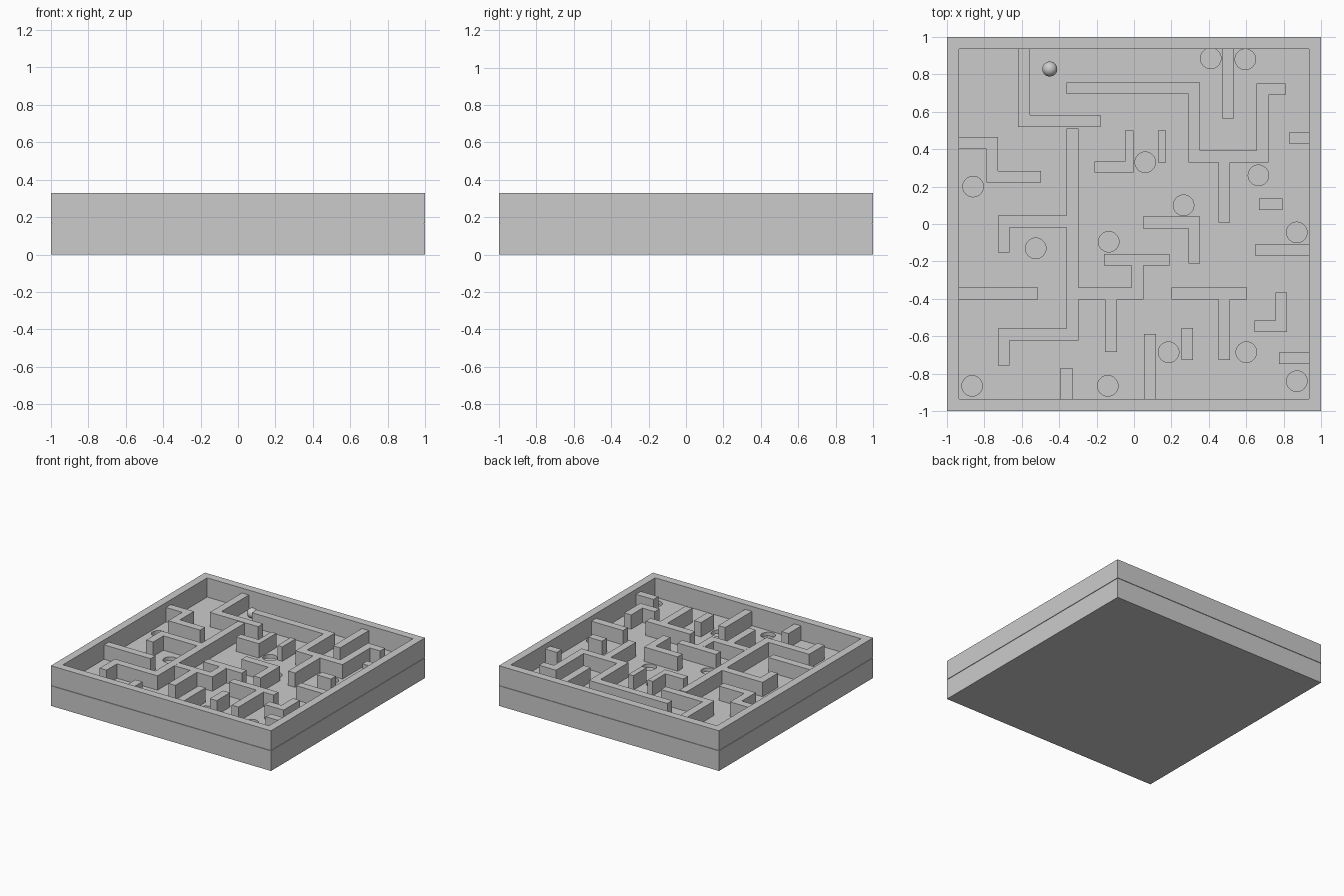
import bpy, bmesh, math
from mathutils import Vector

if "Cube" in bpy.data.objects:
    bpy.data.objects.remove(bpy.data.objects["Cube"])

FLOOR, WALL_TOP, RIM = 0.172, 0.29, 0.33
INNER = 0.935
W = 0.063


def slab(name, loops, z0, z1):
    """Extrude flat closed outlines (inner loops become holes)."""
    cu = bpy.data.curves.new(name, 'CURVE')
    cu.dimensions = '2D'
    cu.fill_mode = 'BOTH'
    cu.extrude = (z1 - z0) / 2
    for loop in loops:
        sp = cu.splines.new('POLY')
        sp.points.add(len(loop) - 1)
        for p, (x, y) in zip(sp.points, loop):
            p.co = (x, y, 0, 1)
        sp.use_cyclic_u = True
    tmp = bpy.data.objects.new(name + "_outline", cu)
    bpy.context.collection.objects.link(tmp)
    bpy.context.view_layer.update()
    me = bpy.data.meshes.new_from_object(
        tmp.evaluated_get(bpy.context.evaluated_depsgraph_get()))
    bpy.data.objects.remove(tmp)
    bm = bmesh.new()
    bm.from_mesh(me)
    bmesh.ops.remove_doubles(bm, verts=bm.verts, dist=1e-5)
    bmesh.ops.recalc_face_normals(bm, faces=bm.faces)
    bmesh.ops.translate(bm, verts=bm.verts, vec=(0, 0, (z0 + z1) / 2))
    for f in bm.faces:
        f.smooth = False
    bm.to_mesh(me)
    bm.free()
    me.name = name
    ob = bpy.data.objects.new(name, me)
    bpy.context.collection.objects.link(ob)
    return ob


def square(h):
    return [(-h, -h), (h, -h), (h, h), (-h, h)]


def circle(cx, cy, r, n=32):
    return [(cx + r * math.cos(2 * math.pi * i / n),
             cy + r * math.sin(2 * math.pi * i / n)) for i in range(n)]


def wall(name, *pts, w=W):
    """Maze wall of width w along a right-angled centre line."""
    p = [Vector(q) for q in pts]
    d = [(b - a).normalized() for a, b in zip(p, p[1:])]
    left, right = [], []
    for i, q in enumerate(p):
        near = [d[j] for j in (i - 1, i) if 0 <= j < len(d)]
        off = Vector((0, 0))
        for t in near:
            off += Vector((-t.y, t.x)) * w / 2
        left.append(q + off)
        right.append(q - off)
    slab(name, [left + right[::-1]], FLOOR, WALL_TOP)


# Box: bottom, tray sides and upper rim
slab("box_bottom", [square(1.0)], 0, 0.03)
slab("box_sides", [square(1.0), square(INNER)], 0.03, 0.165)
slab("upper_rim", [square(1.0), square(INNER)], 0.17, RIM)

# Playing board with round holes
holes = [(.41, .885), (.595, .88), (.06, .33), (.665, .26), (-.86, .2),
         (.265, .1), (.87, -.045), (-.135, -.095), (-.525, -.13),
         (.185, -.685), (.6, -.685), (.87, -.84), (-.865, -.865), (-.14, -.865)]
slab("maze_board", [square(0.995)] + [circle(x, y, 0.055) for x, y in holes],
     0.165, 0.17)
slab("maze_floor", [square(INNER + .01)] + [circle(x, y, 0.055) for x, y in holes],
     0.14, FLOOR)

# Upper walls
wall("wall_top_left", (-.588, INNER), (-.588, .55), (-.18, .55))
wall("wall_top_zigzag", (-.36, .725), (.322, .725), (.322, .361),
     (.687, .361), (.687, .72), (.81, .72))
wall("wall_zigzag_stem", (.482, .33), (.482, .007))
wall("wall_top_stub", (.503, INNER), (.503, .563))
wall("wall_left_step", (-INNER, .433), (-.757, .433), (-.757, .252), (-.498, .252))

# Long central wall and its branches
wall("wall_spine", (-.328, .51), (-.328, -.59), (-.696, -.59), (-.696, -.757))
wall("wall_spine_left", (-.36, .013), (-.696, .013), (-.696, -.153))
wall("wall_spine_right", (-.296, -.371), (.018, -.371), (.018, -.223))
wall("wall_spine_bar", (-.16, -.191), (.19, -.191))
wall("wall_spine_drop", (-.123, -.402), (-.123, -.683))

# Middle walls
wall("wall_mid_foot", (-.21, .305), (-.003, .305), w=.06)
wall("wall_mid_post", (-.025, .335), (-.025, .5), w=.045)
wall("wall_mid_stub", (.15, .5), (.15, .328), w=.044)
wall("wall_mid_corner", (.048, .008), (.322, .008), (.322, -.212))
wall("wall_left_bar", (-INNER, -.371), (-.512, -.371))

# Right-hand walls
wall("wall_right_stub", (.83, .459), (INNER, .459))
wall("wall_right_block", (.668, .105), (.793, .105))
wall("wall_right_bar", (.648, -.139), (INNER, -.139))
wall("wall_right_corner", (.787, -.367), (.787, -.546), (.645, -.546))
wall("wall_right_low_stub", (.776, -.717), (INNER, -.717))

# Lower walls
wall("wall_low_bar", (.2, -.372), (.605, -.372))
wall("wall_low_stem", (.482, -.403), (.482, -.726))
wall("wall_low_post", (.086, -.587), (.086, -INNER))
wall("wall_low_left_stub", (-.361, -.77), (-.361, -INNER))
wall("wall_low_block", (.284, -.555), (.284, -.726))

# Rolling ball
bpy.ops.mesh.primitive_uv_sphere_add(segments=32, ring_count=16, radius=0.04,
                                     location=(-.45, .828, FLOOR + .04))
bpy.context.object.name = "ball"
bpy.ops.object.shade_smooth()
